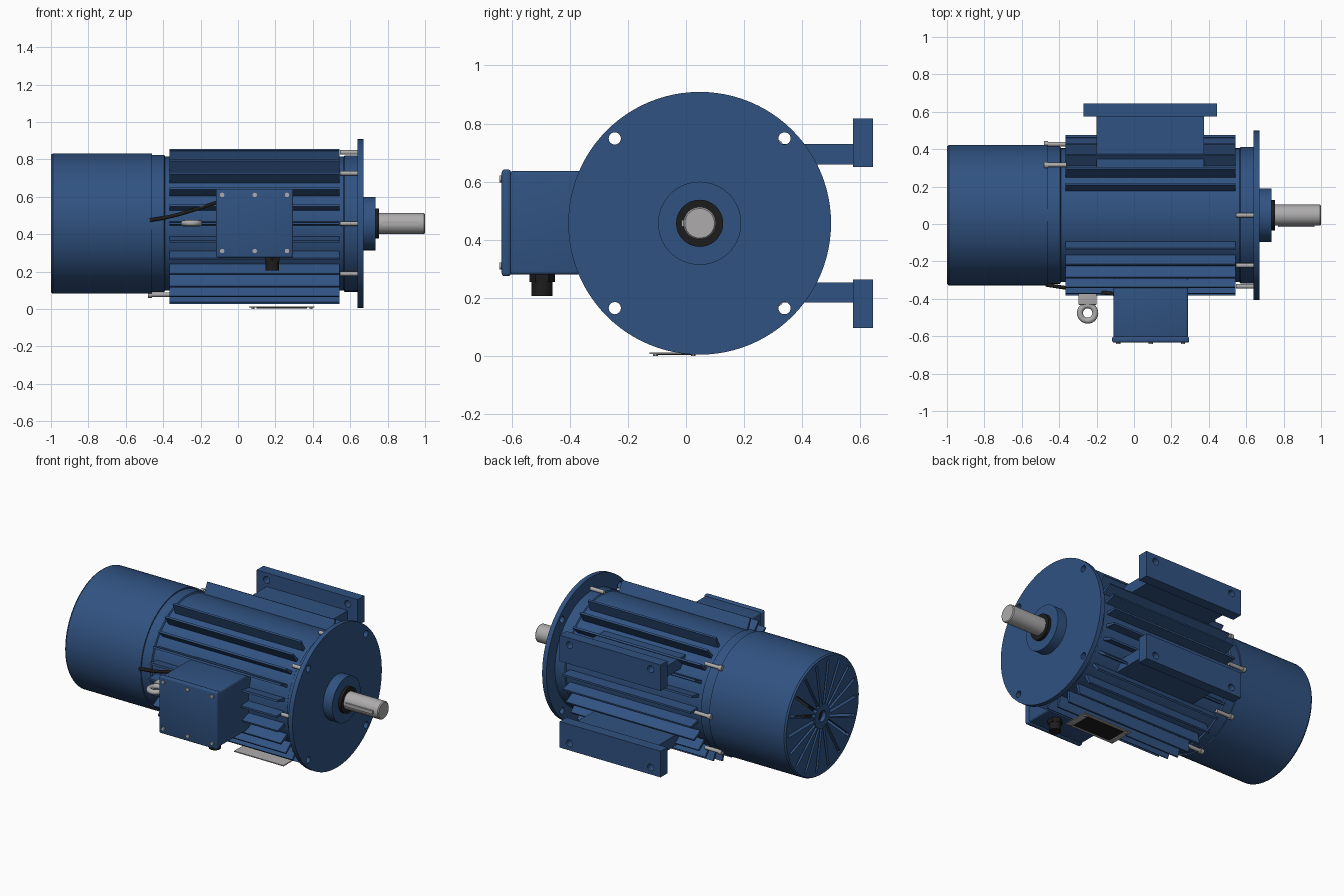
import bpy, bmesh
from math import sin, cos, pi, radians, sqrt
from mathutils import Vector, Matrix

if "Cube" in bpy.data.objects:
    bpy.data.objects.remove(bpy.data.objects["Cube"])

CY, CZ = 0.047, 0.457          # motor axis runs along x through this point


def material(name, rgb):
    m = bpy.data.materials.new(name)
    m.diffuse_color = (*rgb, 1)
    m.use_nodes = True
    m.node_tree.nodes["Principled BSDF"].inputs["Base Color"].default_value = m.diffuse_color
    return m


BLUE = material("blue_paint", (0.03, 0.085, 0.22))
BLACK = material("black_rubber", (0.012, 0.012, 0.012))
STEEL = material("steel", (0.42, 0.41, 0.41))


def finish(name, bm, mat, bevel=0):
    bmesh.ops.recalc_face_normals(bm, faces=bm.faces)
    me = bpy.data.meshes.new(name)
    bm.to_mesh(me)
    bm.free()
    ob = bpy.data.objects.new(name, me)
    bpy.context.collection.objects.link(ob)
    if mat:
        me.materials.append(mat)
    bpy.ops.object.select_all(action='DESELECT')
    bpy.context.view_layer.objects.active = ob
    ob.select_set(True)
    if bevel:
        mod = ob.modifiers.new("bevel", 'BEVEL')
        mod.width, mod.segments = bevel, 3
        bpy.ops.object.modifier_apply(modifier="bevel")
    bpy.ops.object.shade_smooth_by_angle(angle=radians(30))
    return ob


def add_box(bm, x0, x1, y0, y1, z0, z1, mat=Matrix()):
    m = Matrix.Translation(((x0 + x1) / 2, (y0 + y1) / 2, (z0 + z1) / 2)) @ Matrix.Diagonal((x1 - x0, y1 - y0, z1 - z0, 1))
    bmesh.ops.create_cube(bm, size=1, matrix=mat @ m)


def add_rod(bm, a, b, r, seg=16):
    a, b = Vector(a), Vector(b)
    rot = (b - a).to_track_quat('Z', 'Y').to_matrix().to_4x4()
    bmesh.ops.create_cone(bm, cap_ends=True, segments=seg, radius1=r, radius2=r,
                          depth=(b - a).length, matrix=Matrix.Translation((a + b) / 2) @ rot)


def box(name, *dims, mat=BLUE, bevel=0):
    bm = bmesh.new()
    add_box(bm, *dims)
    return finish(name, bm, mat, bevel)


def rods(name, items, mat, seg=16):
    bm = bmesh.new()
    for a, b, r in items:
        add_rod(bm, a, b, r, seg)
    return finish(name, bm, mat)


def lathe(name, profile, mat, seg=72):
    """Spin (x, radius) points around the motor axis."""
    bm = bmesh.new()
    rings = []
    for x, r in profile:
        n = seg if r > 0 else 1
        rings.append([bm.verts.new((x, CY + r * cos(2 * pi * i / seg), CZ + r * sin(2 * pi * i / seg)))
                      for i in range(n)])
    for p, q in zip(rings, rings[1:]):
        for i in range(seg):
            j = (i + 1) % seg
            quad = [p[i % len(p)], p[j % len(p)], q[j % len(q)], q[i % len(q)]]
            bm.faces.new(list(dict.fromkeys(quad)))
    return finish(name, bm, mat)


def cut(ob, cutter):
    bpy.ops.object.select_all(action='DESELECT')
    bpy.context.view_layer.objects.active = ob
    ob.select_set(True)
    mod = ob.modifiers.new("cut", 'BOOLEAN')
    mod.operation, mod.solver, mod.object = 'DIFFERENCE', 'EXACT', cutter
    bpy.ops.object.modifier_apply(modifier="cut")
    bpy.data.objects.remove(cutter)
    bpy.ops.object.shade_smooth_by_angle(angle=radians(30))


def around(deg):
    """Rotate about the motor axis; 0 points to -y, 90 to +z."""
    return Matrix.Translation((0, CY, CZ)) @ Matrix.Rotation(radians(180 - deg), 4, 'X')


def polar(x, r, deg):
    return around(deg) @ Vector((x, r, 0))


# Stator barrel with end shields
lathe("stator_body", [(-0.47, 0), (-0.47, 0.367), (-0.395, 0.367), (-0.39, 0.358), (0.565, 0.358),
                      (0.57, 0.365), (0.645, 0.365), (0.645, 0)], BLUE)

# Radial cooling fins, leaving the +z side bare
bm = bmesh.new()
for k in range(28):
    deg = 65 - k * 13
    if deg < -247:
        break
    M = around(deg)
    prof = [(0.345, -0.011), (0.43, -0.006), (0.43, 0.006), (0.345, 0.011)]
    ends = [[bm.verts.new(M @ Vector((x, r, t))) for r, t in prof] for x in (-0.365, 0.542)]
    for i in range(4):
        j = (i + 1) % 4
        bm.faces.new((ends[0][i], ends[0][j], ends[1][j], ends[1][i]))
    bm.faces.new(ends[0])
    bm.faces.new(ends[1])
finish("cooling_fins", bm, BLUE)

# Fan cowl: hollow shell with radial slots in the rear face
cowl = lathe("fan_cowl", [(-0.46, 0.36), (-0.46, 0.375), (-0.99, 0.375), (-1.0, 0.368), (-1.0, 0.035),
                          (-0.975, 0.035), (-0.975, 0.36), (-0.46, 0.36)], BLUE)
bmesh_fix = bmesh.new()
bmesh_fix.from_mesh(cowl.data)
bmesh.ops.remove_doubles(bmesh_fix, verts=bmesh_fix.verts, dist=1e-5)
bmesh.ops.recalc_face_normals(bmesh_fix, faces=bmesh_fix.faces)
bmesh_fix.to_mesh(cowl.data)
bmesh_fix.free()
bm = bmesh.new()
for k in range(18):
    add_box(bm, -1.05, -0.95, 0.075, 0.345, -0.009, 0.009, around(k * 20))
cut(cowl, finish("slot_cutter", bm, None))

# Fan inside the cowl
lathe("fan_hub", [(-0.94, 0), (-0.94, 0.09), (-0.47, 0.09), (-0.47, 0)], BLACK, 32)
bm = bmesh.new()
for k in range(8):
    add_box(bm, -0.88, -0.65, 0.08, 0.32, -0.008, 0.008, around(k * 45))
finish("fan_blades", bm, BLUE)

# Mounting flange with four holes
flange = lathe("mounting_flange", [(0.64, 0), (0.64, 0.452), (0.67, 0.452), (0.67, 0)], BLUE, 96)
cut(flange, rods("hole_cutter", [(polar(0.6, 0.413, a), polar(0.7, 0.413, a), 0.021)
                                 for a in (45, 135, 225, 315)], None, 24))

# Bearing hub, seal, shaft and key
lathe("bearing_hub", [(0.66, 0), (0.66, 0.143), (0.735, 0.143), (0.735, 0)], BLUE)
lathe("shaft_seal", [(0.73, 0), (0.73, 0.081), (0.755, 0.081), (0.755, 0)], BLACK, 48)
lathe("shaft", [(0.74, 0), (0.74, 0.056), (0.994, 0.056), (1.0, 0.051), (1.0, 0)], STEEL, 48)
box("shaft_key", 0.77, 0.965, CY - 0.062, CY - 0.03, CZ - 0.011, CZ + 0.011, mat=STEEL)

# End shield bolts
bolts = [(polar(0.545, 0.38, a), polar(0.642, 0.38, a), 0.012) for a in (90, 45, 0, -45)]
for a in (135, 180, 225, 270):
    bolts.append((polar(-0.475, 0.38, a), polar(-0.36, 0.38, a), 0.012))
    bolts.append((polar(-0.48, 0.38, a), polar(-0.46, 0.38, a), 0.017))
rods("shield_bolts", bolts, STEEL)

# Two feet, mirrored about the axis height
for s, tag in ((1, "upper"), (-1, "lower")):
    zs = lambda a, b: sorted((CZ + s * a, CZ + s * b))
    box(tag + "_foot_web", -0.2, 0.375, 0.29, 0.58, *zs(0.203, 0.272))
    plate = box(tag + "_foot_plate", -0.27, 0.445, 0.575, 0.643, *zs(0.193, 0.36))
    cut(plate, rods("hole_cutter", [((x, 0.5, CZ + s * 0.315), (x, 0.7, CZ + s * 0.315), 0.022)
                                    for x in (-0.2, 0.375)], None, 20))

# Terminal box, lid and screws
box("terminal_box", -0.11, 0.29, -0.61, -0.28, 0.28, 0.636, bevel=0.012)
box("terminal_box_lid", -0.117, 0.295, -0.634, -0.602, 0.275, 0.642, bevel=0.01)
rods("lid_screws", [((x, -0.642, z), (x, -0.62, z), 0.012)
                    for x in (-0.085, 0.09, 0.262) for z in (0.31, 0.61)], STEEL)

# Cable gland under the box
rods("cable_gland", [((0.183, -0.495, 0.207), (0.183, -0.495, 0.262), 0.036)], BLACK, 24)
rods("cable_gland_nut", [((0.183, -0.495, 0.255), (0.183, -0.495, 0.285), 0.044)], BLACK, 6)

# Cable from the cowl to the box
pts = [(-0.47, -0.325, 0.475), (-0.36, -0.342, 0.495), (-0.22, -0.36, 0.535), (-0.1, -0.375, 0.575)]
cu = bpy.data.curves.new("brake_cable", 'CURVE')
cu.dimensions, cu.bevel_depth, cu.bevel_resolution, cu.use_fill_caps = '3D', 0.01, 3, True
sp = cu.splines.new('BEZIER')
sp.bezier_points.add(len(pts) - 1)
for p, co in zip(sp.bezier_points, pts):
    p.co = co
    p.handle_left_type = p.handle_right_type = 'AUTO'
cu.materials.append(BLACK)
bpy.context.collection.objects.link(bpy.data.objects.new("brake_cable", cu))

# Lifting eye
box("lifting_eye_base", -0.297, -0.2, -0.432, -0.3, 0.442, 0.476, mat=STEEL, bevel=0.004)
bpy.ops.mesh.primitive_torus_add(location=(-0.248, -0.476, 0.459), major_radius=0.041, minor_radius=0.016,
                                 major_segments=32, minor_segments=12)
eye = bpy.context.object
eye.name = "lifting_eye_ring"
eye.data.materials.append(STEEL)
bpy.ops.object.shade_smooth_by_angle(angle=radians(40))

# Nameplate on the underside: plate, dark panel and corner rivets
box("nameplate", 0.06, 0.41, -0.125, 0.045, 0.007, 0.013, mat=STEEL)
box("nameplate_panel", 0.1, 0.37, -0.105, 0.025, 0.004, 0.008, mat=BLACK)
rods("nameplate_rivets", [((x, y, 0.0), (x, y, 0.01), 0.008)
                          for x in (0.08, 0.39) for y in (-0.105, 0.025)], STEEL, 12)
